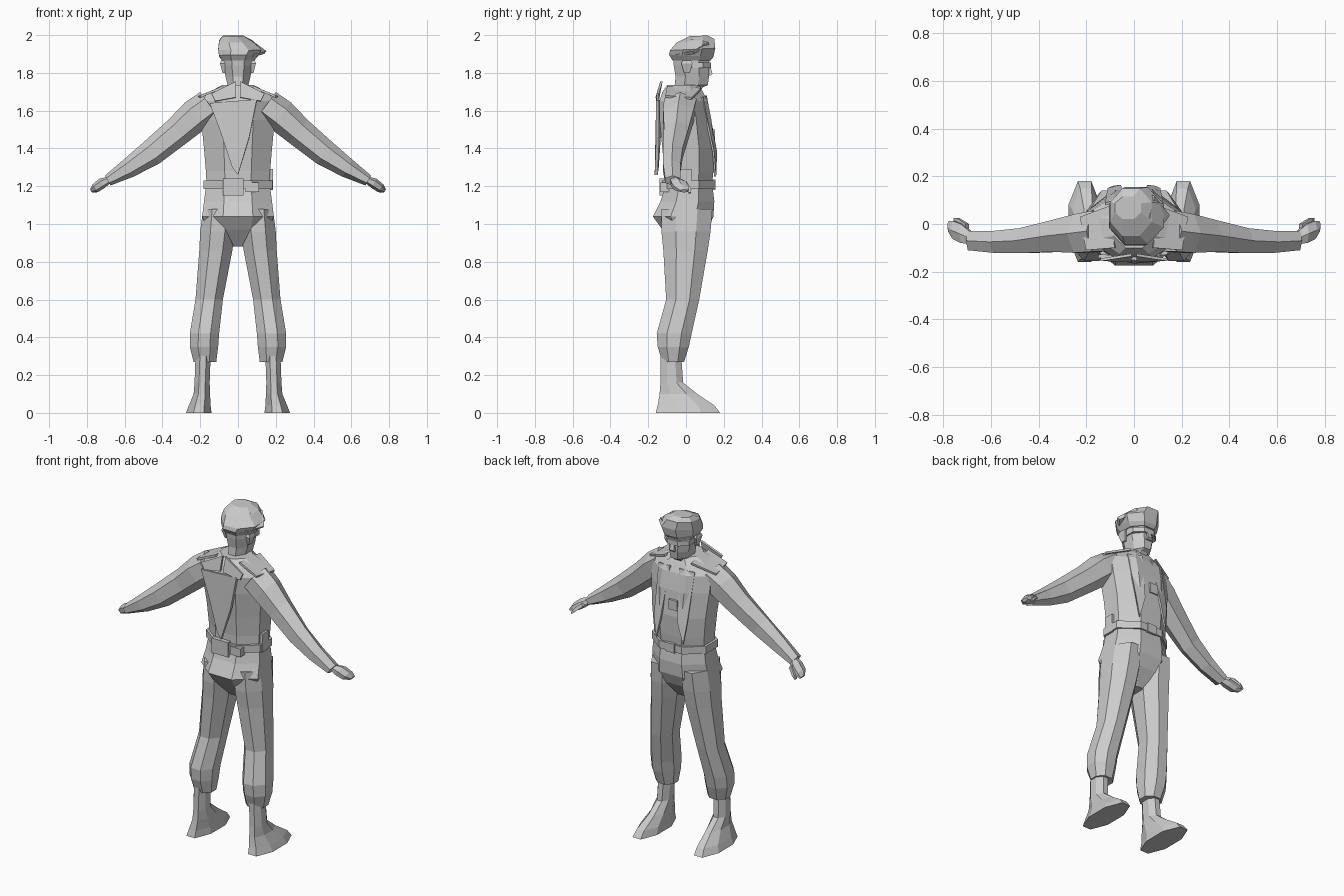
import bpy, bmesh, math
from mathutils import Vector

grey = bpy.data.materials.new("plain grey")
grey.diffuse_color = (0.6, 0.6, 0.6, 1)


def finish(name, bm):
    bmesh.ops.recalc_face_normals(bm, faces=bm.faces)
    me = bpy.data.meshes.new(name)
    bm.to_mesh(me)
    bm.free()
    me.materials.append(grey)
    ob = bpy.data.objects.new(name, me)
    bpy.context.collection.objects.link(ob)
    return ob


def ring(z, x0, x1, y0, y1, n=8, s=1, tilt=0.0):
    """Horizontal polygon filling the given x and y extents; tilt = z slope along y."""
    k = 1 / math.cos(math.pi / n)
    pts = []
    for i in range(n):
        a = 2 * math.pi * (i + 0.5) / n
        cx, cy = math.cos(a) * k, math.sin(a) * k
        y = (y0 + y1) / 2 + cy * (y1 - y0) / 2
        pts.append(Vector((s * ((x0 + x1) / 2 + cx * (x1 - x0) / 2), y,
                           z + tilt * (y - (y0 + y1) / 2))))
    return pts


def loft(name, rings):
    bm = bmesh.new()
    rows = [[bm.verts.new(p) for p in r] for r in rings]
    n = len(rows[0])
    for a, b in zip(rows, rows[1:]):
        for i in range(n):
            bm.faces.new((a[i], a[(i + 1) % n], b[(i + 1) % n], b[i]))
    bm.faces.new(rows[0])
    bm.faces.new(rows[-1])
    return finish(name, bm)


def limb(name, stations, s, n=6):
    """Tube in the xz plane; station = (x, y, z, depth radius, thickness radius)."""
    rings = []
    for i, (x, y, z, ry, rt) in enumerate(stations):
        a, b = stations[max(i - 1, 0)], stations[min(i + 1, len(stations) - 1)]
        d = Vector((b[0] - a[0], 0, b[2] - a[2])).normalized()
        up = Vector((-d.z, 0, d.x))
        pts = []
        for j in range(n):
            t = 2 * math.pi * (j + 0.5) / n
            p = Vector((x, y, z)) + Vector((0, ry * math.cos(t) * 1.1, 0)) + up * rt * math.sin(t)
            pts.append(Vector((s * p.x, p.y, p.z)))
        rings.append(pts)
    return loft(name, rings)


def plate(name, pts, thick=0.012):
    """Thin cloth or plate panel from an outline."""
    bm = bmesh.new()
    bm.faces.new([bm.verts.new(p) for p in pts])
    ob = finish(name, bm)
    m = ob.modifiers.new("thickness", 'SOLIDIFY')
    m.thickness, m.offset = thick, 0
    return ob


def box(name, x0, x1, y0, y1, z0, z1):
    return loft(name, [ring(z0, x0, x1, y0, y1, 4), ring(z1, x0, x1, y0, y1, 4)])


# Jacket body, belt and hips
loft("jacket", [ring(z, -w, w, a, b, 8) for z, w, a, b in (
    (1.18, .165, -.115, .135), (1.28, .17, -.115, .145), (1.40, .18, -.125, .15),
    (1.55, .195, -.14, .135), (1.65, .20, -.14, .115), (1.70, .15, -.125, .09),
    (1.735, .085, -.10, .07))])
loft("belt", [ring(z, -.182, .182, -.128, .15) for z in (1.185, 1.23)])
loft("hips", [ring(z, -w, w, a, b, 8) for z, w, a, b in (
    (1.20, .17, -.11, .14), (1.12, .18, -.135, .15), (1.04, .19, -.175, .145),
    (.97, .16, -.125, .115), (.88, .04, -.05, .05))])

# Legs, boots, arms and hands
for s, side in ((1, "right"), (-1, "left")):
    loft(side + "_trouser_leg", [ring(z, x0, x1, a, b, 8, s) for z, x0, x1, a, b in (
        (1.08, .02, .185, -.13, .14), (.96, .015, .20, -.13, .13), (.86, .03, .205, -.12, .115),
        (.60, .08, .225, -.105, .07), (.42, .10, .255, -.155, .03),
        (.35, .105, .255, -.15, .015), (.27, .115, .235, -.125, -.01))])
    loft(side + "_boot", [ring(z, x0, x1, a, b, 8, s) for z, x0, x1, a, b in (
        (.30, .145, .225, -.135, -.025), (.16, .15, .23, -.135, -.015),
        (.10, .148, .235, -.14, .06), (.04, .145, .26, -.15, .15), (0, .14, .275, -.16, .18))])
    limb(side + "_sleeve", [
        (.15, -.03, 1.63, .09, .085), (.225, -.04, 1.575, .085, .088), (.32, -.05, 1.49, .07, .078),
        (.46, -.07, 1.375, .055, .07), (.58, -.075, 1.295, .048, .052),
        (.69, -.07, 1.23, .042, .03)], s)
    limb(side + "_hand", [
        (.68, -.06, 1.235, .025, .018), (.72, -.04, 1.215, .042, .028),
        (.755, -.025, 1.19, .04, .025), (.778, -.01, 1.175, .022, .010)], s)
    limb(side + "_thumb", [
        (.70, -.01, 1.22, .014, .014), (.74, .015, 1.185, .014, .012),
        (.755, .02, 1.165, .008, .006)], s, 4)
    # Shoulder flap and raised collar wing
    plate(side + "_shoulder_flap", [
        (s * .08, -.10, 1.725), (s * .20, -.11, 1.675), (s * .225, .03, 1.665), (s * .09, .08, 1.715)])
    plate(side + "_collar_wing", [
        (s * .01, -.13, 1.755), (s * .14, -.15, 1.69), (s * .12, -.15, 1.65), (s * .01, -.155, 1.67)])
    # Open front edge of the jacket
    plate(side + "_lapel", [
        (s * .03, .105, 1.68), (s * .12, .085, 1.67), (s * .11, .145, 1.38),
        (s * .09, .155, 1.25), (s * .055, .16, 1.38)], .01)
    # Ear
    loft(side + "_ear", [ring(z, .07, .07 + w, -.005 - d, .015 + d, 4, s)
                         for z, w, d in ((1.80, .012, .005), (1.85, .025, .02), (1.865, .02, .012))])

# Head, nose and glasses
loft("head", [ring(z, -w, w, a, b) for z, w, a, b in (
    (1.66, .065, -.07, .045), (1.725, .055, -.06, .09), (1.735, .055, -.06, .115),
    (1.78, .066, -.055, .122), (1.84, .078, -.065, .122), (1.89, .082, -.07, .125))])
loft("nose", [ring(z, -w, w, .09, y, 4) for z, w, y in (
    (1.785, .018, .13), (1.795, .016, .14), (1.84, .008, .128))])
loft("glasses", [ring(z, -.082, .082, -.01, .132) for z in (1.825, 1.855)])

# Cap that droops to one side
loft("cap", [ring(z, x0, x1, a, b, 8, 1, t) for z, x0, x1, a, b, t in (
    (1.865, -.085, .085, -.07, .13, 0), (1.89, -.10, .105, -.09, .145, -.05),
    (1.925, -.105, .125, -.085, .155, .05), (1.97, -.10, .075, -.05, .15, .1),
    (1.996, -.08, .03, .02, .115, .04))])
plate("cap_droop", [(.08, .12, 1.955), (.145, .04, 1.908), (.08, -.05, 1.89), (.06, .03, 1.97)], .02)

# Cloth hanging down the back
plate("back_cape", [(-.15, -.135, 1.64), (.10, -.15, 1.66), (.06, -.15, 1.46),
                    (.0, -.158, 1.26), (-.03, -.152, 1.30), (-.09, -.14, 1.48)], .016)

# Belt gear and chest pocket
box("belt_pouch", .15, .185, -.03, .03, 1.18, 1.29)
box("back_pouch", -.08, .03, -.14, -.10, 1.15, 1.24)
box("small_pouch", .04, .11, -.135, -.09, 1.17, 1.22)
box("buckle", -.03, .03, .13, .156, 1.18, 1.235)
box("chest_pocket", -.045, .01, .13, .153, 1.44, 1.50)
